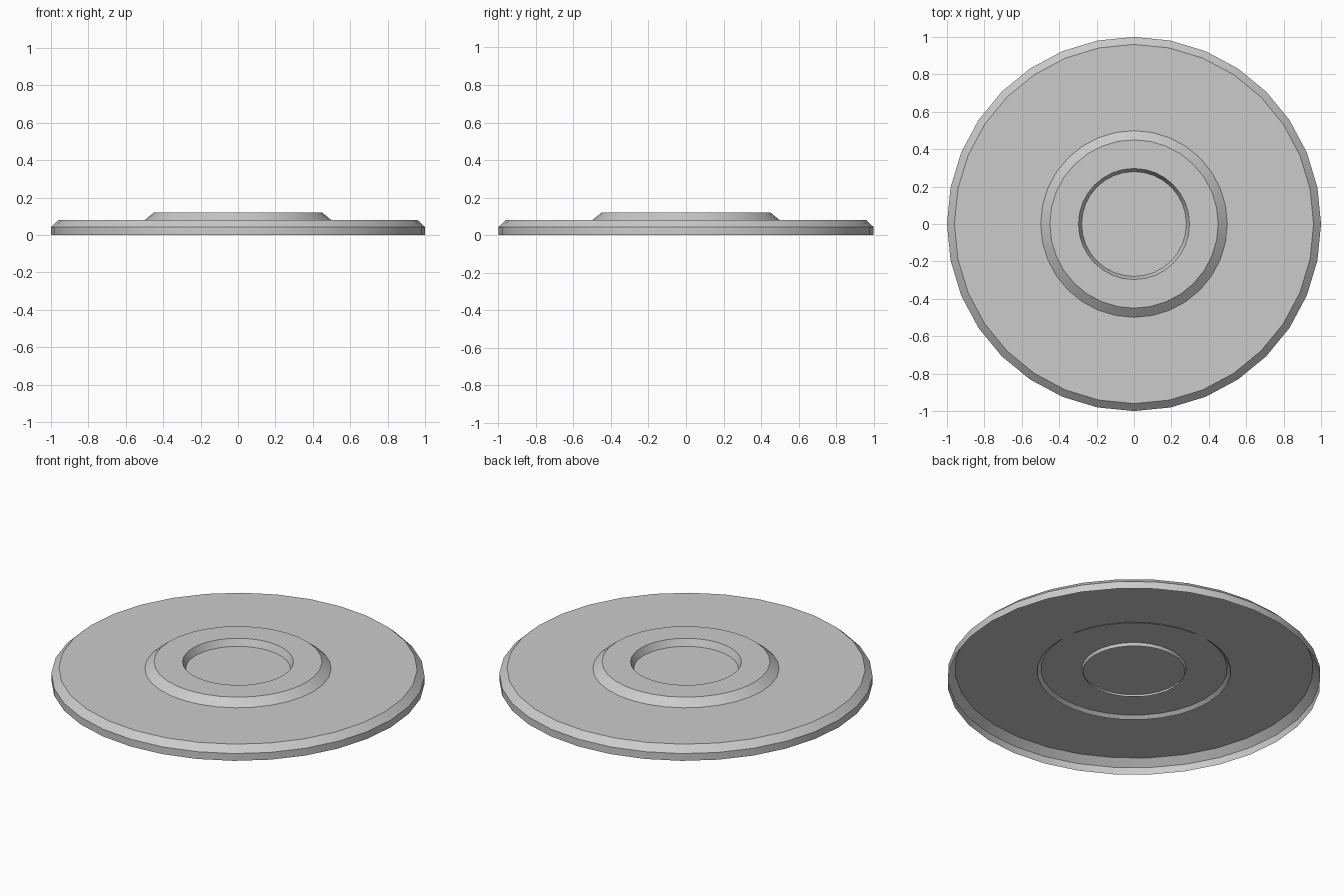
import bpy, bmesh, math

if "Cube" in bpy.data.objects:
    bpy.data.objects.remove(bpy.data.objects["Cube"])

SIDES = 32


def lathe(name, profile, cap_top=False):
    """Revolve an (r, z) profile, listed bottom-outside to last ring, as an open shell."""
    bm = bmesh.new()
    rings = [[bm.verts.new((r * math.cos(2 * math.pi * i / SIDES),
                            r * math.sin(2 * math.pi * i / SIDES), z))
              for i in range(SIDES)] for r, z in profile]
    for a, b in zip(rings, rings[1:]):
        for i in range(SIDES):
            j = (i + 1) % SIDES
            bm.faces.new((a[i], a[j], b[j], b[i]))
    if cap_top:
        bm.faces.new(rings[-1])
    mesh = bpy.data.meshes.new(name)
    bm.to_mesh(mesh)
    bm.free()
    obj = bpy.data.objects.new(name, mesh)
    bpy.context.collection.objects.link(obj)
    bpy.ops.object.select_all(action='DESELECT')
    obj.select_set(True)
    bpy.context.view_layer.objects.active = obj
    bpy.ops.object.shade_smooth_by_angle(angle=math.radians(30))
    return obj


# Wide disc with bevelled rim, hollow underneath
lathe("base_disc", [(1.0, 0.0), (1.0, 0.043), (0.96, 0.08)], cap_top=True)

# Raised collar, its sloped skirts pass just through the disc
lathe("raised_collar", [(0.52, 0.063), (0.45, 0.12), (0.297, 0.12), (0.273, 0.063)])
